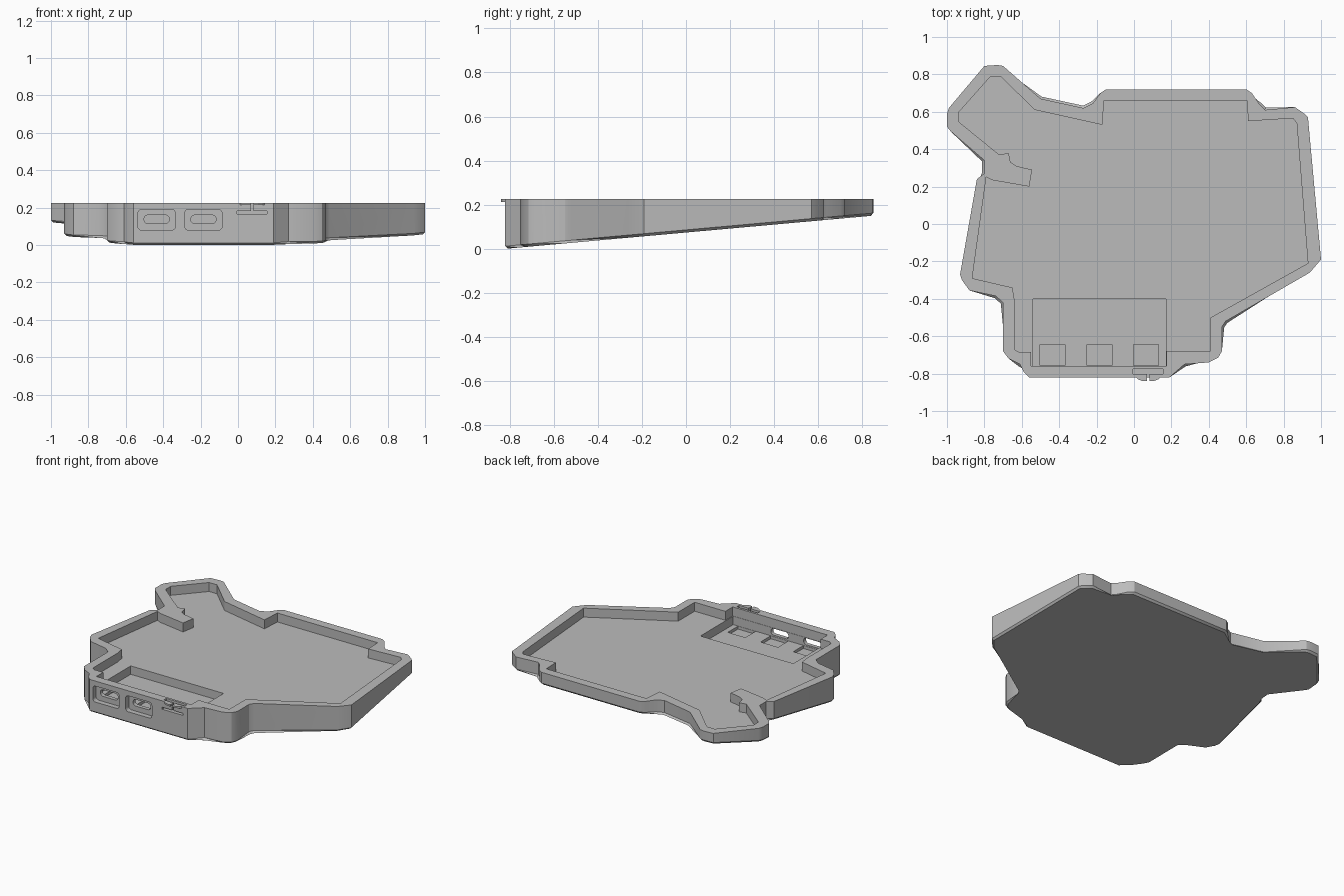
import bpy
import bmesh
from math import radians
from mathutils import Matrix, Vector

TOP = 0.225      # rim height
FLOOR = 0.163    # main tray floor
POCKET = 0.105   # sunken pocket floor
FRONT = -0.82    # front wall
SLOPE = 0.09     # rise of the wedge-shaped underside

default_cube = bpy.data.objects.get("Cube")
if default_cube:
    bpy.data.objects.remove(default_cube, do_unlink=True)

grey = bpy.data.materials.new("matte grey plastic")
grey.use_nodes = True
grey.diffuse_color = (0.5, 0.5, 0.5, 1)
grey.node_tree.nodes["Principled BSDF"].inputs["Base Color"].default_value = (0.5, 0.5, 0.5, 1)


def finish(bm, name):
    """Turn a bmesh into a named grey object."""
    bmesh.ops.recalc_face_normals(bm, faces=bm.faces)
    mesh = bpy.data.meshes.new(name)
    bm.to_mesh(mesh)
    bm.free()
    mesh.materials.append(grey)
    obj = bpy.data.objects.new(name, mesh)
    bpy.context.collection.objects.link(obj)
    return obj


def prism(name, outline, bottom, top, chamfer=0):
    """Upright prism; bottom is a height function of y."""
    bm = bmesh.new()
    lower = [bm.verts.new((x, y, bottom(y))) for x, y in outline]
    upper = [bm.verts.new((x, y, top)) for x, y in outline]
    base = bm.faces.new(lower[::-1])
    bm.faces.new(upper)
    for i in range(len(outline)):
        bm.faces.new((lower[i - 1], lower[i], upper[i], upper[i - 1]))
    if chamfer:
        bmesh.ops.bevel(bm, geom=list(base.edges), offset=chamfer,
                        segments=1, affect='EDGES')
    return finish(bm, name)


def box(name, x, y, z, radius=0):
    """Box from ranges; radius rounds the edges that run front to back."""
    bm = bmesh.new()
    spans = (x, y, z)
    size = Vector([b - a for a, b in spans])
    centre = Vector([(a + b) / 2 for a, b in spans])
    bmesh.ops.create_cube(bm, size=1, matrix=Matrix.LocRotScale(centre, None, size))
    if radius:
        along_y = [e for e in bm.edges
                   if abs(e.verts[0].co.y - e.verts[1].co.y) > size.y / 2]
        bmesh.ops.bevel(bm, geom=along_y, offset=radius, segments=5,
                        profile=0.5, affect='EDGES')
    return finish(bm, name)


# Outer wall, counter-clockwise from the front edge
outer = [
    (-.56, -.82), (.19, -.82), (.27, -.75), (.40, -.74), (.45, -.715),
    (.47, -.68), (.47, -.55), (.49, -.52), (.94, -.26), (1, -.19),
    (.93, .57), (.91, .59), (.86, .625), (.7, .61), (.67, .64),
    (.63, .7), (.6, .72), (-.15, .72), (-.18, .7), (-.22, .645),
    (-.27, .62), (-.5, .67), (-.7, .845), (-.73, .85), (-.8, .845),
    (-.99, .62), (-1, .59), (-1, .52), (-.98, .495), (-.8, .34),
    (-.8, .27), (-.84, .24), (-.93, -.27), (-.92, -.3), (-.88, -.355),
    (-.74, -.385), (-.7, -.42), (-.7, -.68), (-.67, -.72), (-.61, -.75),
    (-.59, -.79),
]
# Inner edge of the rim, including the small hooked peg on one side
inner = [
    (-.55, -.76), (.175, -.76), (.175, -.68), (.41, -.68), (.41, -.5),
    (.93, -.21), (.87, .54), (.85, .565), (.61, .55), (.605, .66),
    (-.16, .66), (-.17, .53), (-.53, .61), (-.71, .785), (-.77, .785),
    (-.935, .6), (-.935, .545), (-.72, .37), (-.67, .38), (-.66, .33),
    (-.63, .31), (-.545, .29), (-.56, .2), (-.76, .235), (-.79, .25),
    (-.865, -.29), (-.65, -.34), (-.64, -.4), (-.64, -.67),
    (-.615, -.685), (-.55, -.685),
]

tray = prism("tray_body", outer, lambda y: SLOPE * (y - FRONT), TOP, chamfer=0.012)

# Hollows: main recess, then the sunken pocket with its connector seats
cutters = [
    prism("recess_cutter", inner, lambda y: FLOOR, TOP + 0.1),
    box("pocket_cutter", (-.54, .17), (-.758, -.4), (POCKET, FLOOR + .02)),
]
for x in (-.435, -.185, .065):
    cutters.append(box("seat_cutter", (x - .067, x + .067), (-.756, -.645),
                       (POCKET - .02, POCKET + .02)))

# Two sockets in the front wall: rounded recess with a slot right through
for x in (-.435, -.185):
    cutters.append(box("socket_cutter", (x - .1, x + .1), (FRONT - .1, FRONT + .035),
                       (.08, .19), radius=.02))
    cutters.append(box("slot_cutter", (x - .067, x + .067), (FRONT - .1, -.7),
                       (.115, .16), radius=.02))

# Switch opening: a well in the rim, a thin slit and a narrow upright gap
cutters.append(box("switch_well_cutter", (-.005, .155), (-.802, -.776), (.166, TOP + .1)))
cutters.append(box("switch_slit_cutter", (-.005, .155), (FRONT - .1, -.79), (.167, .181)))
cutters.append(box("switch_gap_cutter", (.069, .083), (FRONT - .1, -.79), (.175, TOP + .1)))

for cutter in cutters:
    cutter.hide_render = True
    cut = tray.modifiers.new("cut", 'BOOLEAN')
    cut.operation = 'DIFFERENCE'
    cut.solver = 'EXACT'
    cut.object = cutter

# Bake the cuts and drop the cutters
bpy.context.view_layer.update()
evaluated = tray.evaluated_get(bpy.context.evaluated_depsgraph_get())
tray_mesh = bpy.data.meshes.new_from_object(evaluated)
tray.modifiers.clear()
tray.data = tray_mesh
for cutter in cutters:
    bpy.data.objects.remove(cutter, do_unlink=True)

# Two thin finger tabs at the rim, one each side of the switch gap
for side, name in ((-1, "switch_tab_right"), (1, "switch_tab_left")):
    tab = [(.076 + side * dx, FRONT + dy) for dx, dy in
           ((.007, .005), (.007, -.02), (.03, -.02), (.055, -.01), (.07, .005))]
    prism(name, tab, lambda y: TOP - .012, TOP)

# Smooth the rounded corners, keep real edges sharp
bpy.ops.object.select_all(action='DESELECT')
tray.select_set(True)
bpy.context.view_layer.objects.active = tray
bpy.ops.object.shade_smooth_by_angle(angle=radians(30))
